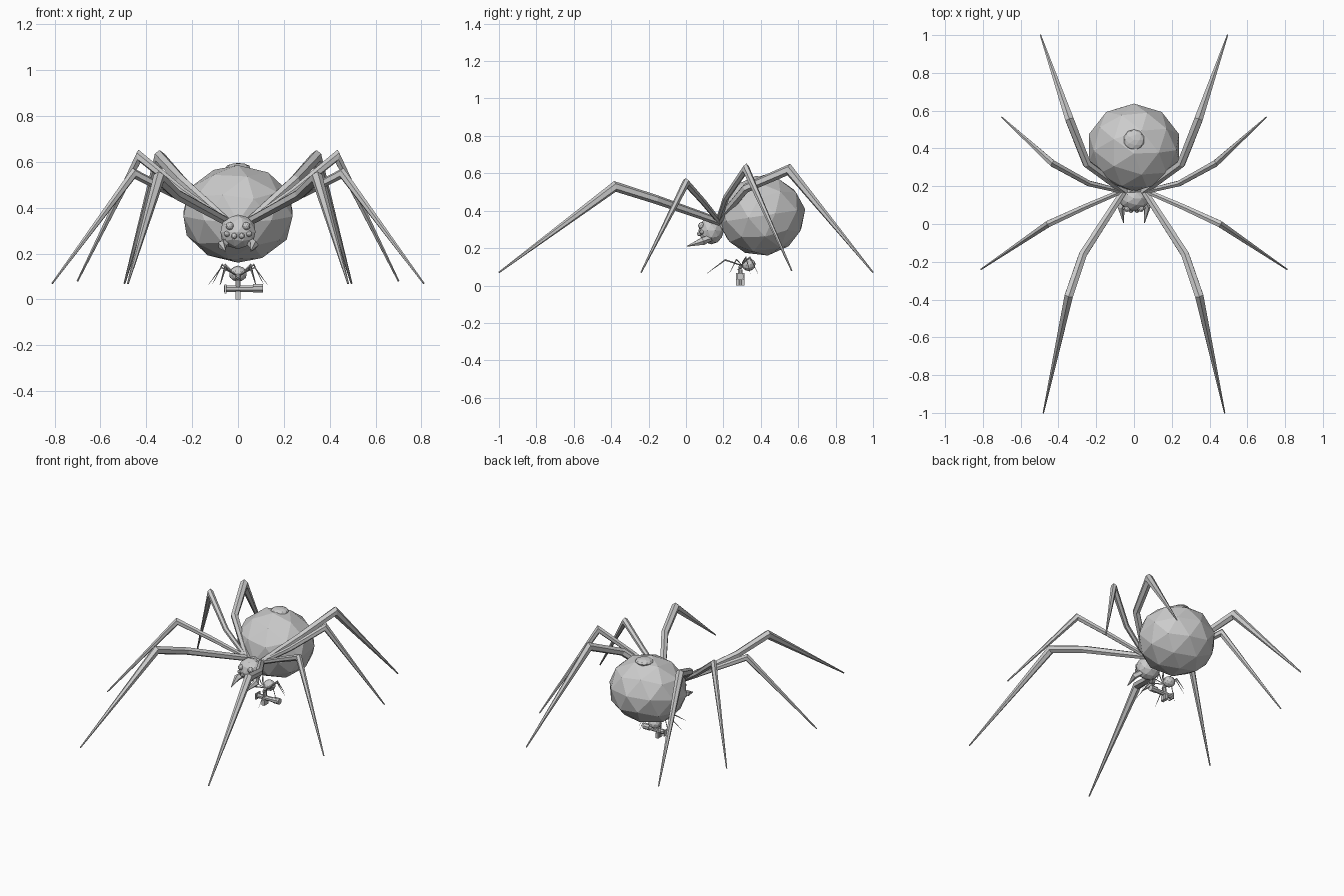
import bpy, bmesh, math
from mathutils import Vector, Matrix

if "Cube" in bpy.data.objects:
    bpy.data.objects.remove(bpy.data.objects["Cube"])

grey = bpy.data.materials.new("plain grey")
grey.diffuse_color = (0.6, 0.6, 0.6, 1)
grey.use_nodes = True
grey.node_tree.nodes["Principled BSDF"].inputs["Base Color"].default_value = grey.diffuse_color


def finish(name, bm):
    bmesh.ops.recalc_face_normals(bm, faces=bm.faces)
    me = bpy.data.meshes.new(name)
    bm.to_mesh(me)
    bm.free()
    me.materials.append(grey)
    ob = bpy.data.objects.new(name, me)
    bpy.context.collection.objects.link(ob)
    return ob


def ball(name, centre, radii, place, detail=2, tilt=0.0):
    bm = bmesh.new()
    bmesh.ops.create_icosphere(bm, subdivisions=detail, radius=1)
    m = Matrix.Translation(centre) @ Matrix.Rotation(tilt, 4, 'X') @ Matrix.Diagonal((*radii, 1))
    bm.transform(place @ m)
    return finish(name, bm)


def tube(name, points, radii, place=Matrix(), sides=6):
    """Faceted tube along a path, mitred at each joint."""
    pts = [Vector(p) for p in points]
    bm = bmesh.new()
    rings = []
    for i, p in enumerate(pts):
        a = (p - pts[i - 1]).normalized() if i else (pts[1] - p).normalized()
        b = (pts[i + 1] - p).normalized() if i < len(pts) - 1 else a
        t = (a + b).normalized()
        ref = Vector((0, 0, 1)) if abs(t.z) < 0.95 else Vector((0, 1, 0))
        u = t.cross(ref).normalized()
        v = u.cross(t) / max(a.dot(t), 0.6)
        ring = []
        for k in range(sides):
            ang = math.tau * (k + 0.5) / sides
            ring.append(bm.verts.new(p + radii[i] * (u * math.cos(ang) + v * math.sin(ang))))
        rings.append(ring)
    for r0, r1 in zip(rings, rings[1:]):
        for k in range(sides):
            j = (k + 1) % sides
            bm.faces.new((r0[k], r0[j], r1[j], r1[k]))
    bm.faces.new(rings[0])
    bm.faces.new(rings[-1])
    bm.transform(place)
    return finish(name, bm)


def box(name, centre, size):
    bm = bmesh.new()
    bmesh.ops.create_cube(bm, size=1)
    bm.transform(Matrix.Translation(centre) @ Matrix.Diagonal((*size, 1)))
    return finish(name, bm)


# Right-hand leg paths from body to tip, with thickness at each joint
THICK = (0.02, 0.024, 0.026, 0.004)
THIN = (0.014, 0.017, 0.02, 0.004)
LEGS = {
    "front_leg": ([(0.05, 0.18, 0.34), (0.27, -0.16, 0.46), (0.345, -0.38, 0.53), (0.48, -1.0, 0.07)], THICK),
    "second_leg": ([(0.05, 0.18, 0.34), (0.26, 0.09, 0.45), (0.455, 0.0, 0.55), (0.81, -0.24, 0.07)], THIN),
    "third_leg": ([(0.05, 0.17, 0.34), (0.24, 0.215, 0.47), (0.43, 0.32, 0.625), (0.70, 0.565, 0.08)], THIN),
    "back_leg": ([(0.05, 0.17, 0.34), (0.25, 0.32, 0.52), (0.34, 0.55, 0.62), (0.495, 1.0, 0.07)], THICK),
}


def spider(prefix, place, hind=1.0):
    # Body
    ball(prefix + "abdomen", (0, 0.405, 0.373), (0.25, 0.235, 0.215), place, 2, 0.15)
    ball(prefix + "abdomen_cap", (0, 0.445, 0.573), (0.056, 0.056, 0.022), place)
    ball(prefix + "head", (0, 0.135, 0.295), (0.08, 0.068, 0.075), place)
    ball(prefix + "waist", (0, 0.185, 0.325), (0.055, 0.05, 0.045), place, 1)
    for s, side in ((-1, "left_"), (1, "right_")):
        # Eyes
        for i, (x, y, z, r) in enumerate(((0.036, 0.082, 0.32, 0.018),
                                          (0.016, 0.072, 0.277, 0.013),
                                          (0.048, 0.085, 0.286, 0.013))):
            ball(f"{prefix}{side}eye_{i + 1}", (s * x, y, z), (r, r, r), place)
        # Fangs
        tube(prefix + side + "fang",
             [(s * 0.045, 0.13, 0.255), (s * 0.07, 0.09, 0.237), (s * 0.055, 0.005, 0.21)],
             (0.018, 0.02, 0.002), place, 5)
        # Legs, with hind pairs optionally drawn in
        for leg, (path, radii) in LEGS.items():
            pts = [(s * x, y if y < 0.3 else 0.3 + (y - 0.3) * hind, z) for x, y, z in path]
            tube(prefix + side + leg, pts, radii, place)


# Large spider, and a small one beneath it
spider("large_", Matrix())
spider("small_", Matrix.Translation((0, 0.27, 0.052)) @ Matrix.Scale(0.16, 4), 0.6)

# Little post and crossbar under the small spider
tube("post", [(0, 0.29, 0.003), (0, 0.29, 0.085)], (0.012, 0.012), sides=8)
box("post_foot", (0, 0.29, 0.018), (0.02, 0.045, 0.036))
tube("crossbar", [(-0.06, 0.29, 0.046), (0.08, 0.29, 0.046)], (0.015, 0.015), sides=8)
tube("crossbar_end", [(0.065, 0.29, 0.048), (0.11, 0.29, 0.048)], (0.02, 0.02), sides=8)
box("crossbar_stop", (-0.055, 0.29, 0.046), (0.008, 0.045, 0.04))

# Rest on the ground exactly
bpy.context.view_layer.update()
low = min((v.co.z for o in bpy.data.objects for v in o.data.vertices))
for o in bpy.data.objects:
    o.location.z -= low
